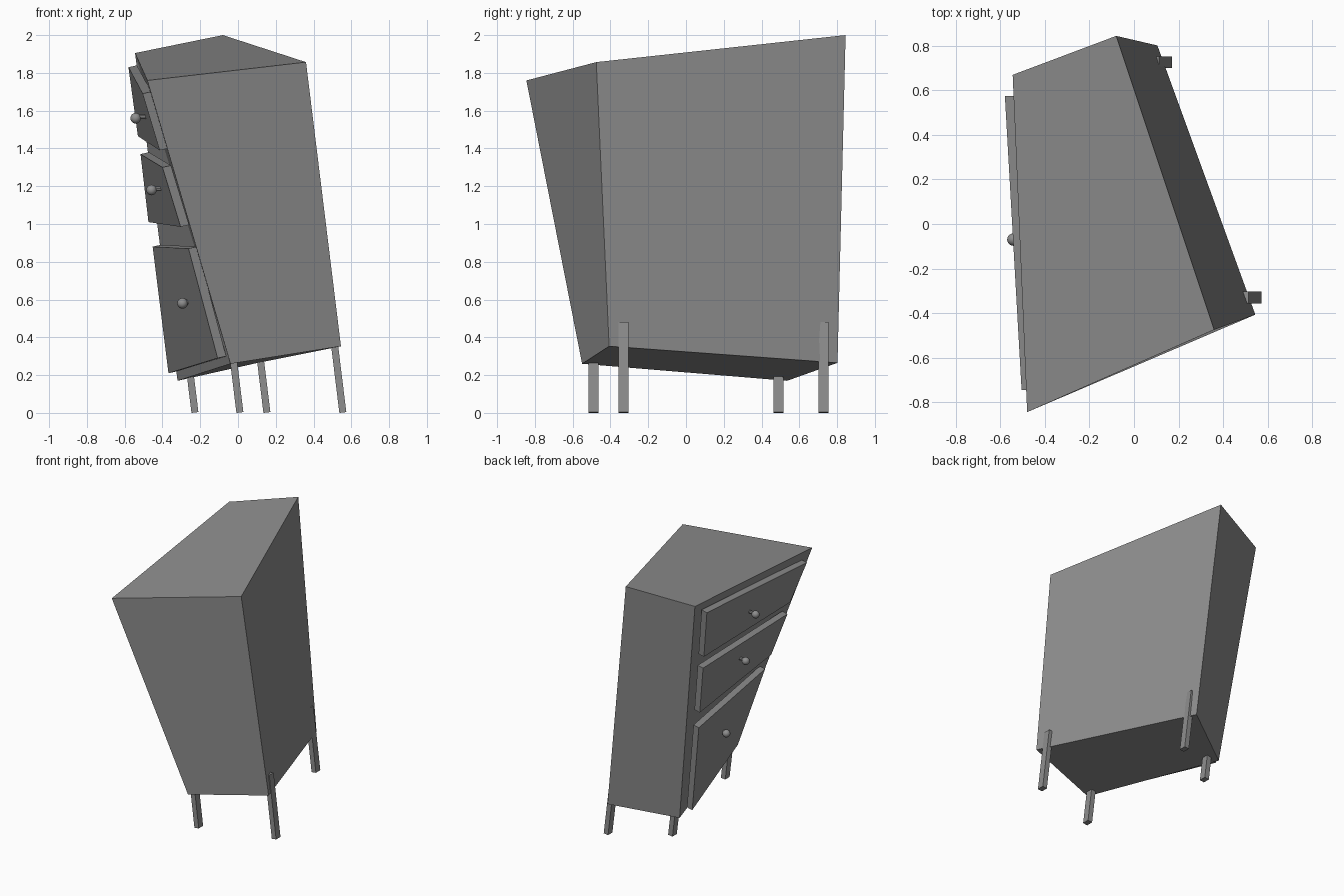
import bpy
import bmesh
import math
from mathutils import Vector, Matrix

if "Cube" in bpy.data.objects:
    bpy.data.objects.remove(bpy.data.objects["Cube"], do_unlink=True)

# Single grey paint
grey = bpy.data.materials.new("grey_paint")
grey.use_nodes = True
colour = (0.27, 0.27, 0.27, 1)
grey.diffuse_color = colour
grey.node_tree.nodes["Principled BSDF"].inputs["Base Color"].default_value = colour


def finish(name, bm):
    """Turn a bmesh into a painted object."""
    bmesh.ops.recalc_face_normals(bm, faces=bm.faces[:])
    mesh = bpy.data.meshes.new(name)
    bm.to_mesh(mesh)
    bm.free()
    mesh.materials.append(grey)
    obj = bpy.data.objects.new(name, mesh)
    bpy.context.collection.objects.link(obj)
    return obj


def loft(name, ring_a, ring_b, fold=None):
    """Box between two four-cornered rings; one side may be folded."""
    bm = bmesh.new()
    a = [bm.verts.new(p) for p in ring_a]
    b = [bm.verts.new(p) for p in ring_b]
    bm.faces.new(a)
    bm.faces.new(b)
    for i in range(4):
        j = (i + 1) % 4
        if i == fold:
            bm.faces.new((a[i], a[j], b[j]))
            bm.faces.new((a[i], b[j], b[i]))
        else:
            bm.faces.new((a[i], a[j], b[j], b[i]))
    return finish(name, bm)


# Crooked cabinet body
top = [(-0.48, -0.845, 1.76), (0.36, -0.475, 1.857),
       (-0.08, 0.845, 2.0), (-0.545, 0.67, 1.905)]
bottom = [(-0.04, -0.55, 0.26), (0.545, -0.407, 0.353),
          (0.105, 0.802, 0.265), (-0.32, 0.535, 0.17)]
loft("cabinet_body", top, bottom, fold=3)

# Drawer fronts: outer corners as back top, front top, front bottom, back bottom
drawers = {
    "top": [(-0.58, 0.575, 1.83), (-0.505, -0.745, 1.69),
            (-0.415, -0.67, 1.39), (-0.53, 0.54, 1.465)],
    "middle": [(-0.516, 0.53, 1.37), (-0.40, -0.66, 1.30),
               (-0.304, -0.60, 0.985), (-0.474, 0.51, 1.01)],
    "bottom": [(-0.452, 0.49, 0.88), (-0.262, -0.585, 0.87),
               (-0.108, -0.475, 0.29), (-0.368, 0.45, 0.21)],
}
inward = Vector((0.045, 0, 0.01))
for level, corners in drawers.items():
    loft(level + "_drawer", corners, [Vector(c) + inward for c in corners])

# Round knobs on short stems
knobs = {"top": (-0.542, -0.07, 1.56), "middle": (-0.458, -0.07, 1.18),
         "bottom": (-0.294, -0.07, 0.58)}
for level, centre in knobs.items():
    bm = bmesh.new()
    bmesh.ops.create_uvsphere(bm, u_segments=16, v_segments=10, radius=0.028,
                              matrix=Matrix.Translation(centre))
    for face in bm.faces:
        face.smooth = True
    stem = Matrix.Translation(Vector(centre) + inward * 0.7)
    bmesh.ops.create_cone(bm, cap_ends=True, segments=8, radius1=0.012,
                          radius2=0.012, depth=0.06,
                          matrix=stem @ Matrix.Rotation(math.pi / 2, 4, "Y"))
    finish(level + "_knob", bm)

# Leaning square legs, placed by the centre of each foot
feet = {"front_right": (0.01, -0.49), "front_left": (0.555, -0.33),
        "back_left": (0.153, 0.727), "back_right": (-0.228, 0.49)}
length = 0.48
for corner, (x, y) in feet.items():
    bm = bmesh.new()
    bmesh.ops.create_cube(bm, size=1, matrix=Matrix.Diagonal((0.037, 0.053, length, 1)))
    bmesh.ops.translate(bm, verts=bm.verts[:], vec=(0, 0, length / 2))
    bmesh.ops.rotate(bm, verts=bm.verts[:], matrix=Matrix.Rotation(math.radians(-7), 3, "Y"))
    bmesh.ops.translate(bm, verts=bm.verts[:], vec=(x, y, 0.002))
    finish(corner + "_leg", bm)
